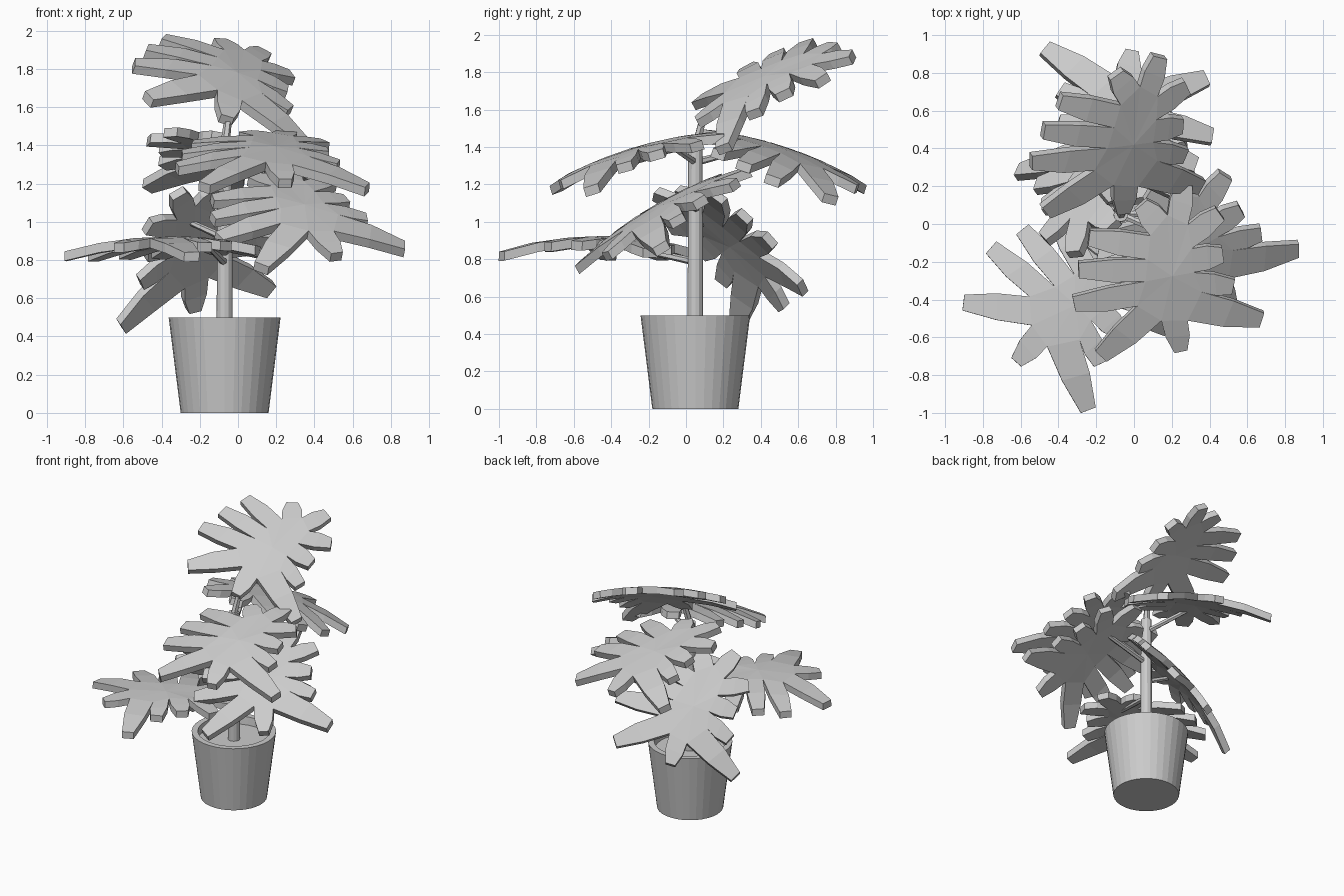
import bpy, bmesh, math
from mathutils import Vector

if "Cube" in bpy.data.objects:
    bpy.data.objects.remove(bpy.data.objects["Cube"])

CX, CY = -0.07, 0.05      # pot and trunk axis


def make_object(name, bm):
    bmesh.ops.recalc_face_normals(bm, faces=bm.faces)
    me = bpy.data.meshes.new(name)
    bm.to_mesh(me)
    bm.free()
    ob = bpy.data.objects.new(name, me)
    bpy.context.collection.objects.link(ob)
    return ob


def lathe(name, profile, sides):
    """Revolve (radius, z) points; both ends are capped."""
    bm = bmesh.new()
    rings = [[bm.verts.new((CX + r * math.cos(2 * math.pi * i / sides),
                            CY + r * math.sin(2 * math.pi * i / sides), z))
              for i in range(sides)] for r, z in profile]
    for a, b in zip(rings, rings[1:]):
        for i in range(sides):
            j = (i + 1) % sides
            bm.faces.new((a[i], a[j], b[j], b[i]))
    bm.faces.new(rings[0])
    bm.faces.new(rings[-1])
    return make_object(name, bm)


def rod(name, p, q, r, sides=6):
    p, q = Vector(p), Vector(q)
    bm = bmesh.new()
    bmesh.ops.create_cone(bm, cap_ends=True, segments=sides, radius1=r,
                          radius2=r * 0.8, depth=(q - p).length)
    ob = make_object(name, bm)
    ob.location = (p + q) / 2
    ob.rotation_euler = (q - p).to_track_quat('Z', 'Y').to_euler()
    return ob


# leaf outline: lobe ends, and the notch following each lobe
TIPS = [(.06, .43), (.49, .27), (.33, .07), (.27, -.11), (.25, -.33), (.06, -.49),
        (-.17, -.38), (-.44, -.19), (-.49, -.01), (-.51, .18), (-.36, .47)]
NOTCHES = [(.09, .25), (.16, .09), (.11, -.02), (.10, -.15), (.08, -.28), (-.03, -.33),
           (-.12, -.22), (-.13, -.09), (-.14, .03), (-.18, .17), (-.05, .25)]
THICK = 0.05


def make_leaf(name, centre, tip_dir, side_dir):
    U = Vector(side_dir).normalized()
    V = Vector(tip_dir)
    V = (V - V.dot(U) * U).normalized()
    N = V.cross(U)
    bm = bmesh.new()

    def place(p, off):
        drop = .30 * p[0] ** 2 + .23 * p[1] ** 2      # domed blade
        return bm.verts.new(Vector(centre) + U * p[0] + V * p[1] + N * (off - drop))

    layers = []
    n = len(TIPS)
    for off in (THICK / 2, -THICK / 2):
        mid = place((0, 0), off)
        notch = [place(p, off) for p in NOTCHES]
        outline = []
        for i in range(n):
            t = Vector(TIPS[i])
            a, b = Vector(NOTCHES[i - 1]), Vector(NOTCHES[i])
            d = (t - (a + b) / 2).normalized()
            s = Vector((-d.y, d.x))
            if s.dot(a - b) < 0:
                s = -s
            half = .035 if i == 0 else .042
            ta, tb = t + s * half, t - s * half
            ma, mb = (a + ta) / 2 + s * .012, (b + tb) / 2 - s * .012
            va, vb, vma, vmb = [place(p, off) for p in (ta, tb, ma, mb)]
            bm.faces.new((mid, notch[i - 1], notch[i]))
            bm.faces.new((notch[i - 1], vma, vmb, notch[i]))
            bm.faces.new((vma, va, vb, vmb))
            outline += [notch[i - 1], vma, va, vb, vmb]
        layers.append(outline)
    top, low = layers
    for i in range(len(top)):
        bm.faces.new((top[i - 1], top[i], low[i], low[i - 1]))
    make_object(name, bm)
    # stalk end: under the leaf base
    return Vector(centre) - V * .2 - N * .03


# pot, soil and trunk
lathe("pot", [(.23, 0), (.293, .5), (.25, .5), (.243, .43)], 32)
lathe("soil", [(.242, .40), (.244, .44)], 32)
lathe("trunk", [(.042, .42), (.038, 1.41)], 12)

# leaves: centre, direction of the tip, direction of the long lobe side
LEAVES = {
    "leaf_crown": ((-.01, .43, 1.76), (-.2, -.9, -.40), (.90, -.05, -.38)),
    "leaf_upper_back": ((-.11, .53, 1.36), (.39, .92, -.35), (-.92, .39, 0)),
    "leaf_upper_front": ((.20, -.27, 1.37), (0, -1, -.30), (1, 0, -.08)),
    "leaf_middle_right": ((.345, -.11, 1.07), (.27, -.82, -.5), (.94, .32, 0)),
    "leaf_lower_left": ((-.31, -.43, .90), (-.81, -.59, .02), (.588, -.81, 0)),
    "leaf_lower_back": ((-.24, .25, .88), (-.17, .63, -.75), (-.9, -.24, -.39)),
}
for name, (c, v, u) in LEAVES.items():
    end = make_leaf(name, c, v, u)
    # leaf stalk from the trunk to the leaf
    if name == "leaf_crown":
        rod("stalk_crown", (CX, CY, 1.39), (-.05, .09, 1.55), .025)
    else:
        rod(name.replace("leaf", "stalk"), (CX, CY, min(end.z - .08, 1.37)), end, .02)
